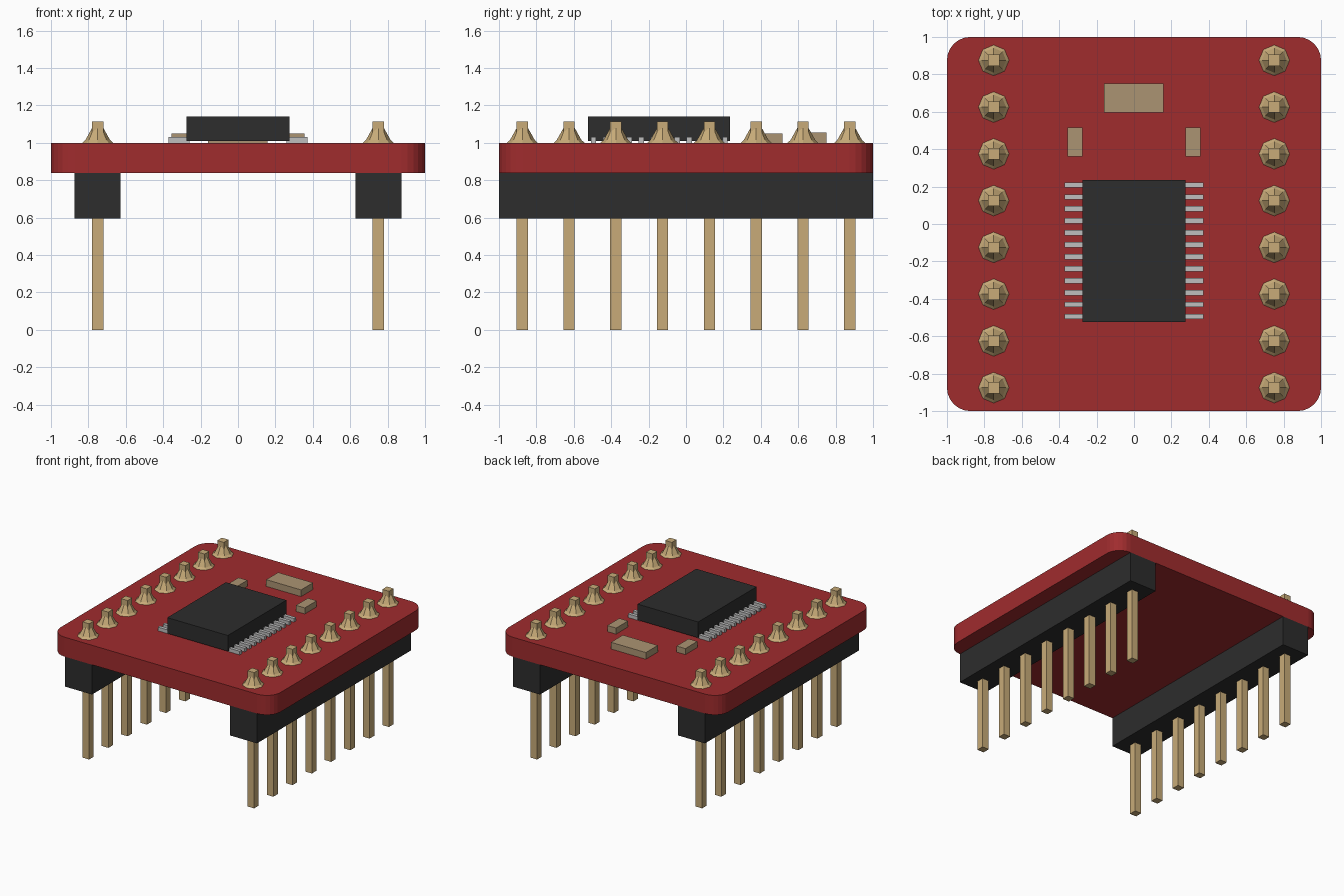
import bpy, bmesh
from math import cos, sin, pi

cube = bpy.data.objects.get("Cube")
if cube:
    bpy.data.objects.remove(cube, do_unlink=True)


def material(name, r, g, b):
    m = bpy.data.materials.new(name)
    m.use_nodes = True
    m.diffuse_color = (r, g, b, 1)
    m.node_tree.nodes["Principled BSDF"].inputs["Base Color"].default_value = (r, g, b, 1)
    return m


RED = material("board red", 0.35, 0.025, 0.027)
BLACK = material("plastic black", 0.026, 0.026, 0.026)
GOLD = material("pin gold", 0.58, 0.41, 0.19)
TAN = material("component tan", 0.41, 0.295, 0.17)
SILVER = material("lead silver", 0.52, 0.52, 0.52)


def finish(name, bm, mat):
    bmesh.ops.recalc_face_normals(bm, faces=bm.faces)
    mesh = bpy.data.meshes.new(name)
    bm.to_mesh(mesh)
    bm.free()
    mesh.materials.append(mat)
    obj = bpy.data.objects.new(name, mesh)
    bpy.context.collection.objects.link(obj)
    return obj


def box(name, x, y, z, mat):
    """Box from (min, max) ranges on each axis."""
    bm = bmesh.new()
    bmesh.ops.create_cube(bm, size=1)
    for v in bm.verts:
        v.co = [(a + b) / 2 + c * (b - a) for (a, b), c in zip((x, y, z), v.co)]
    return finish(name, bm, mat)


def loft(name, rings, mat):
    """Closed solid through rings of equal point count."""
    bm = bmesh.new()
    loops = [[bm.verts.new(p) for p in ring] for ring in rings]
    n = len(loops[0])
    for low, high in zip(loops, loops[1:]):
        for i in range(n):
            j = (i + 1) % n
            bm.faces.new((low[i], low[j], high[j], high[i]))
    bm.faces.new(loops[0][::-1])
    bm.faces.new(loops[-1])
    return finish(name, bm, mat)


# Circuit board with rounded corners
R, STEPS = 0.125, 6
outline = []
for k, (sx, sy) in enumerate([(1, 1), (-1, 1), (-1, -1), (1, -1)]):
    for s in range(STEPS + 1):
        a = (k + s / STEPS) * pi / 2
        outline.append((sx * (1 - R) + R * cos(a), sy * (1 - R) + R * sin(a)))
loft("circuit_board", [[(x, y, z) for x, y in outline] for z in (0.84, 1.0)], RED)

# Main chip
box("chip_body", (-0.275, 0.275), (-0.525, 0.235), (1.01, 1.14), BLACK)

for side, label in ((1, "left"), (-1, "right")):
    # Header strip
    x = side * 0.75
    box(f"{label}_header", (x - 0.123, x + 0.123), (-1, 1), (0.595, 0.84), BLACK)

    # Pins with solder cones
    for i in range(8):
        y = -0.875 + 0.25 * i
        box(f"{label}_pin_{i + 1}", (x - 0.03, x + 0.03), (y - 0.03, y + 0.03), (0, 1.115), GOLD)
        profile = [(0.083, 0.999), (0.066, 1.015), (0.027, 1.085)]
        loft(f"{label}_solder_{i + 1}",
             [[(x + r * cos(k * pi / 4), y + r * sin(k * pi / 4), z) for k in range(8)]
              for r, z in profile], GOLD)

    # Chip leads
    for i in range(12):
        y = -0.495 + 0.064 * i
        box(f"{label}_chip_lead_{i + 1}", sorted((side * 0.26, side * 0.372)),
            (y - 0.014, y + 0.014), (1.0, 1.03), SILVER)

    # Small capacitor
    box(f"{label}_capacitor", sorted((side * 0.275, side * 0.355)), (0.36, 0.515), (1.0, 1.05), TAN)

# Large capacitor
box("large_capacitor", (-0.16, 0.157), (0.595, 0.75), (1.0, 1.055), TAN)
